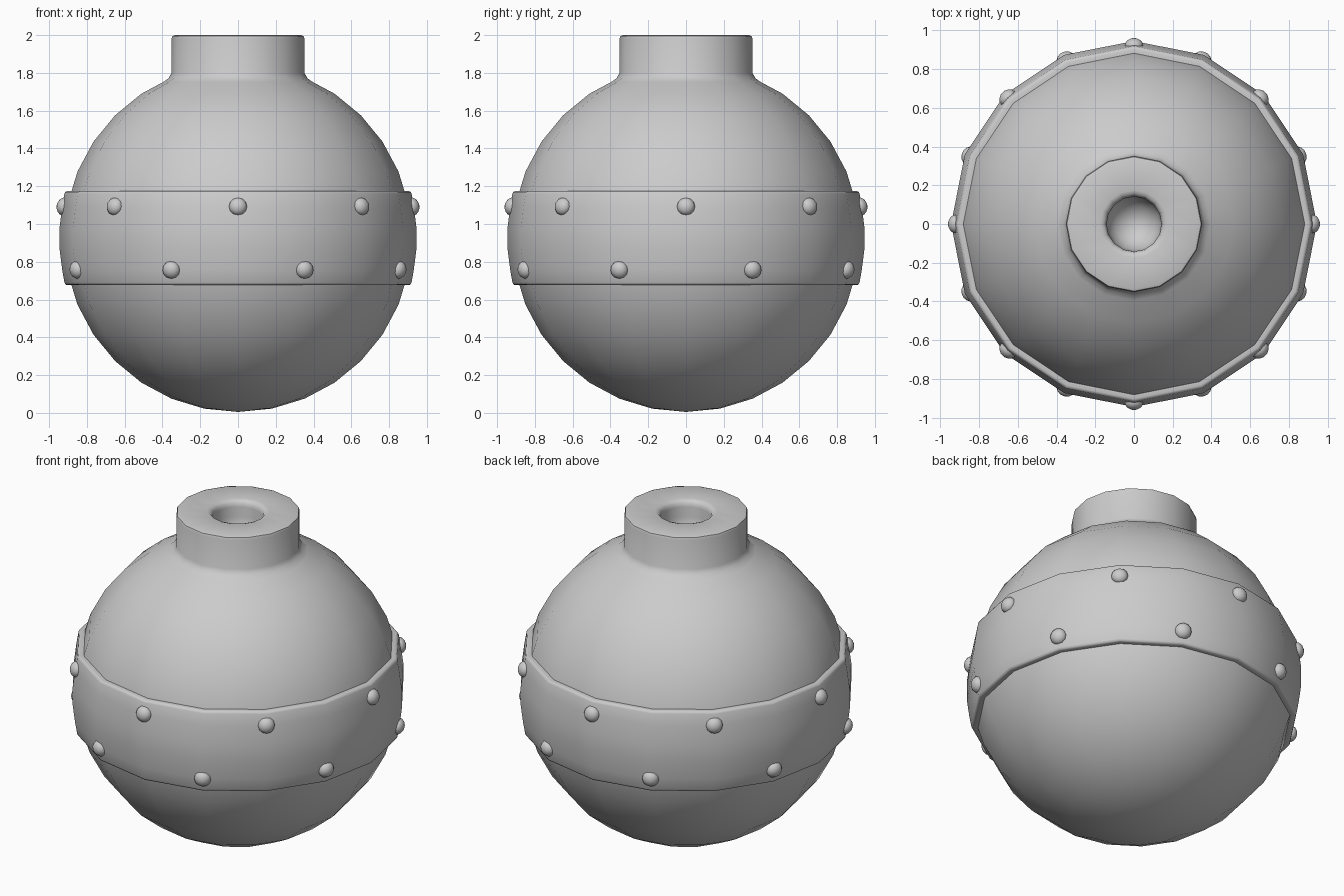
import bpy, bmesh
from math import sin, cos, pi, radians
from mathutils import Vector

if "Cube" in bpy.data.objects:
    bpy.data.objects.remove(bpy.data.objects["Cube"])

SIDES = 16
CENTRE_Z = 0.925
R = 0.92


def finish(obj, angle):
    bpy.ops.object.select_all(action='DESELECT')
    obj.select_set(True)
    bpy.context.view_layer.objects.active = obj
    bpy.ops.object.shade_smooth_by_angle(angle=radians(angle))


def revolve(name, profile, closed=False, angle=40):
    """Lathe an (r, z) profile around z; r = 0 becomes a pole."""
    bm = bmesh.new()
    rings = []
    for r, z in profile:
        if r < 1e-6:
            rings.append([bm.verts.new((0, 0, z))] * SIDES)
        else:
            rings.append([bm.verts.new((r * cos(2 * pi * i / SIDES), r * sin(2 * pi * i / SIDES), z))
                          for i in range(SIDES)])
    pairs = list(zip(rings, rings[1:]))
    if closed:
        pairs.append((rings[-1], rings[0]))
    for a, b in pairs:
        for i in range(SIDES):
            j = (i + 1) % SIDES
            bm.faces.new(list(dict.fromkeys((a[i], a[j], b[j], b[i]))))
    bmesh.ops.recalc_face_normals(bm, faces=bm.faces)
    mesh = bpy.data.meshes.new(name)
    bm.to_mesh(mesh)
    bm.free()
    obj = bpy.data.objects.new(name, mesh)
    bpy.context.collection.objects.link(obj)
    finish(obj, angle)
    return obj


# Round body flowing into the neck, with a rounded socket in the top
step = pi / 16
profile = [(R * sin(k * step), CENTRE_Z - R * cos(k * step)) for k in range(14)]
profile[0] = (0, 0.005)
profile += [(0.395, 1.752), (0.367, 1.772), (0.352, 1.80),
            (0.352, 1.98), (0.347, 1.995), (0.333, 2.0),
            (0.175, 2.0), (0.157, 1.994), (0.146, 1.98), (0.142, 1.96), (0.142, 1.90)]
profile += [(0.142 * cos(a), 1.90 - 0.142 * sin(a)) for a in (pi / 8, pi / 4, 3 * pi / 8)]
profile += [(0, 1.758)]
revolve("body", profile, angle=50)

# Riveted belt around the middle
half = [(0.875, 0.247), (0.903, 0.249), (0.914, 0.245), (0.919, 0.235), (0.931, 0.165), (0.945, 0.055)]
belt = [(r, CENTRE_Z + h) for r, h in half] + [(r, CENTRE_Z - h) for r, h in reversed(half)]
revolve("belt", belt, closed=True, angle=50)

# Two staggered rows of domed rivets
for row, lat, offset in (("upper", 10.3, 0), ("lower", -10.3, 22.5)):
    for i in range(8):
        lon, la = radians(45 * i + offset), radians(lat)
        d = Vector((cos(la) * cos(lon), cos(la) * sin(lon), sin(la)))
        bpy.ops.mesh.primitive_uv_sphere_add(
            segments=12, ring_count=8, radius=0.048,
            location=Vector((0, 0, CENTRE_Z)) + d * 0.937,
            rotation=d.to_track_quat('Z', 'Y').to_euler())
        rivet = bpy.context.object
        rivet.name = f"{row}_rivet_{i + 1}"
        rivet.scale.z = 0.8
        finish(rivet, 60)
